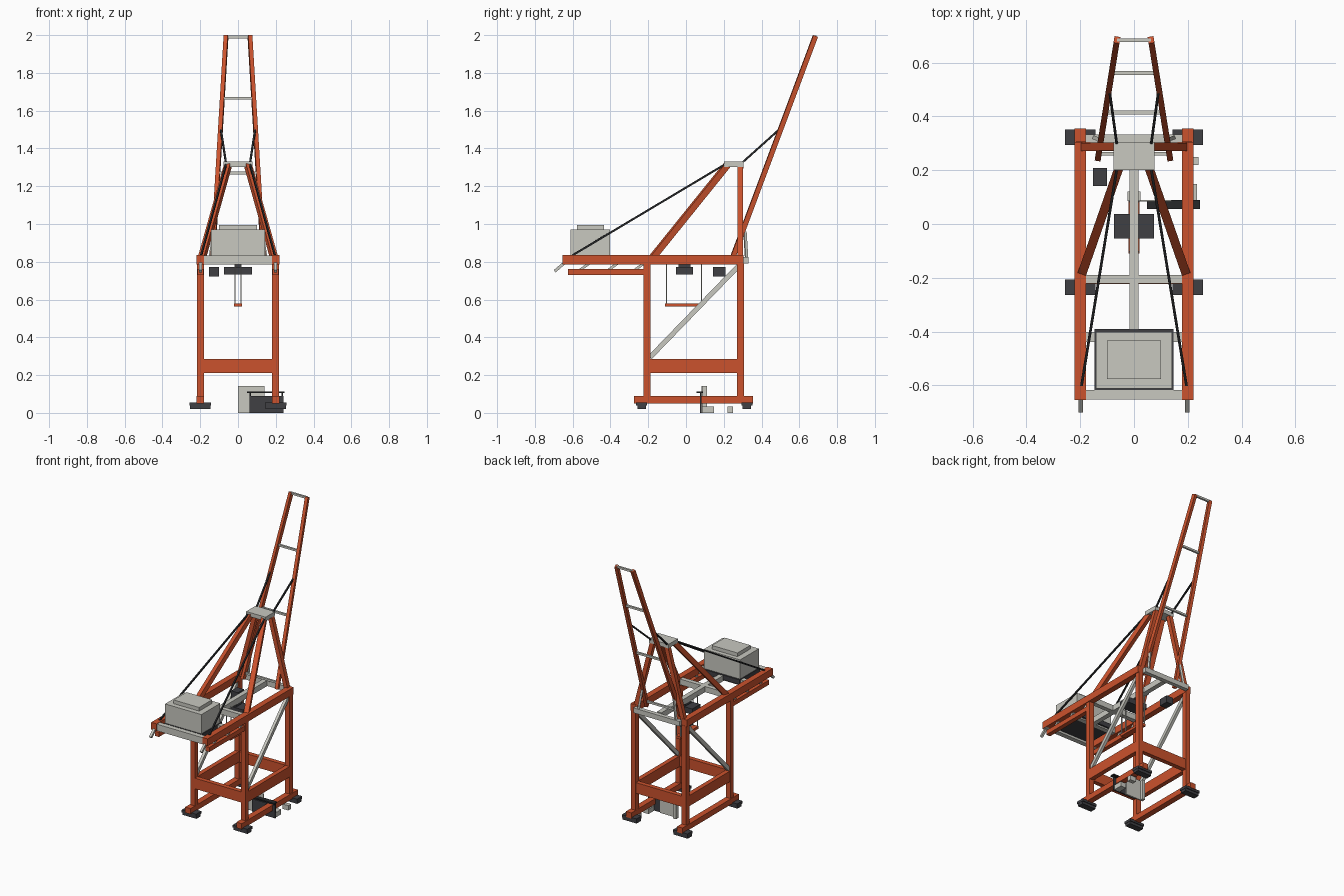
import bpy, bmesh
from mathutils import Matrix, Vector

cube = bpy.data.objects.get("Cube")
if cube:
    bpy.data.objects.remove(cube, do_unlink=True)


def material(name, r, g, b):
    m = bpy.data.materials.new(name)
    m.use_nodes = True
    m.diffuse_color = (r, g, b, 1)
    m.node_tree.nodes["Principled BSDF"].inputs["Base Color"].default_value = (r, g, b, 1)
    return m


ORANGE = material("orange paint", 0.60, 0.085, 0.026)
GREY = material("light grey", 0.58, 0.58, 0.53)
DARK = material("dark grey", 0.05, 0.05, 0.057)
BLACK = material("black cable", 0.02, 0.021, 0.023)


def solid(name, mat, matrix):
    bm = bmesh.new()
    bmesh.ops.create_cube(bm, size=1, matrix=matrix)
    mesh = bpy.data.meshes.new(name)
    bm.to_mesh(mesh)
    bm.free()
    mesh.materials.append(mat)
    obj = bpy.data.objects.new(name, mesh)
    bpy.context.collection.objects.link(obj)
    return obj


def box(name, mat, x, y, z):
    """Box from (min, max) pairs."""
    spans = (x, y, z)
    centre = Vector([(a + b) / 2 for a, b in spans])
    size = [b - a for a, b in spans]
    return solid(name, mat, Matrix.Translation(centre) @ Matrix.Diagonal((*size, 1)))


def bar(name, mat, start, end, width, depth=None):
    """Square bar between two points, its width kept level."""
    a, b = Vector(start), Vector(end)
    d = (b - a).normalized()
    side = d.cross(Vector((0, 0, 1)))
    side = side.normalized() if side.length > 0.01 else Vector((1, 0, 0))
    up = side.cross(d)
    rot = Matrix((side, up, d)).transposed().to_4x4()
    size = Matrix.Diagonal((width, depth or width, (b - a).length, 1))
    return solid(name, mat, Matrix.Translation((a + b) / 2) @ rot @ size)


def around(c, half):
    return (c - half, c + half)


LEG_X, FRONT_Y, BACK_Y = 0.198, -0.207, 0.288


def boom_point(s, z):
    t = (z - 0.83) / 1.17
    return (s * (0.133 - 0.07 * t), 0.25 + 0.437 * t, z)


# Parts repeated on both sides
for s, tag in ((1, "left"), (-1, "right")):
    x = s * LEG_X

    # Portal legs, wheels and side beams
    for y, wheel_y, end in ((FRONT_Y, -0.235, "front"), (BACK_Y, 0.322, "back")):
        box(f"{end}_{tag}_leg", ORANGE, around(x, 0.018), around(y, 0.018), (0.08, 0.79))
        box(f"{end}_{tag}_bogie", DARK, around(s * 0.2, 0.057), around(wheel_y, 0.029), (0.038, 0.056))
        box(f"{end}_{tag}_wheels", DARK, around(s * 0.2, 0.055), around(wheel_y, 0.023), (0.02, 0.04))
    box(f"{tag}_sill_beam", ORANGE, around(s * 0.2, 0.021), (-0.275, 0.355), (0.05, 0.09))
    box(f"{tag}_portal_beam", ORANGE, around(x, 0.016), (FRONT_Y, BACK_Y), (0.21, 0.285))
    bar(f"{tag}_diagonal_brace", GREY, (x, -0.19, 0.295), (x, 0.28, 0.78), 0.02, 0.026)

    # Upper girder and the rail hung beneath it
    box(f"{tag}_girder", ORANGE, around(s * 0.2, 0.021), (-0.655, 0.305), (0.785, 0.835))
    box(f"{tag}_lower_rail", ORANGE, around(x, 0.016), (-0.625, -0.22), (0.73, 0.762))
    for y in (-0.56, -0.41, -0.27):
        bar(f"{tag}_rail_hanger", GREY, (x, y, 0.757), (x, y + 0.045, 0.79), 0.014)
    bar(f"{tag}_end_strut", GREY, (x, -0.645, 0.793), (x, -0.695, 0.75), 0.016)

    # Mast legs, boom chord and stays
    bar(f"{tag}_mast_leg", ORANGE, (s * 0.185, 0.287, 0.82), (s * 0.055, 0.288, 1.31), 0.03)
    bar(f"{tag}_mast_back_leg", ORANGE, (s * 0.19, -0.175, 0.825), (s * 0.052, 0.22, 1.315), 0.033)
    bar(f"{tag}_boom_chord", ORANGE, boom_point(s, 0.82), boom_point(s, 1.995), 0.022, 0.026)
    bar(f"{tag}_long_stay", BLACK, (s * 0.195, -0.60, 0.835), (s * 0.063, 0.21, 1.318), 0.01)
    bar(f"{tag}_boom_stay", BLACK, (s * 0.063, 0.29, 1.318), boom_point(s, 1.51), 0.01)
    bar(f"{tag}_hinge_brace", GREY, (s * 0.125, 0.312, 0.96), (s * 0.15, 0.322, 0.80), 0.014)

    # Hoist ropes
    for y in (-0.103, 0.083):
        bar("hoist_rope", GREY, (s * 0.017, y, 0.575), (s * 0.017, y, 0.80), 0.005)

# Portal beams across the width
for y, end in ((FRONT_Y, "front"), (BACK_Y, "back")):
    box(f"{end}_portal_beam", ORANGE, (-LEG_X, LEG_X), around(y, 0.016), (0.21, 0.285))

# Grey frame between the girders
box("end_beam", GREY, (-0.22, 0.22), (-0.652, -0.618), (0.785, 0.832))
for y, half in ((-0.42, 0.018), (-0.205, 0.016)):
    box("cross_beam", GREY, (-0.18, 0.18), around(y, half), (0.79, 0.83))
box("back_cross_beam", GREY, (-0.18, 0.18), (0.303, 0.332), (0.79, 0.825))
box("centre_girder", GREY, (-0.017, 0.017), (-0.41, 0.30), (0.79, 0.83))
box("hoist_block", GREY, (-0.024, 0.024), (0.085, 0.12), (0.79, 0.82))

# Boom ties
for z in (0.86, 1.27, 1.665, 1.99):
    bar("boom_tie", GREY, boom_point(-1, z), boom_point(1, z), 0.014)

# Mast head
box("mast_head", GREY, (-0.076, 0.076), (0.20, 0.305), (1.303, 1.332))

# Machinery house
box("house_platform", DARK, (-0.147, 0.147), (-0.618, -0.39), (0.80, 0.834))
box("machinery_house", GREY, (-0.142, 0.142), (-0.612, -0.402), (0.83, 0.97))
box("house_roof", GREY, (-0.10, 0.10), (-0.577, -0.433), (0.97, 0.996))

# Trolley, cabin and spreader
box("trolley", DARK, (-0.075, 0.075), (-0.053, 0.037), (0.732, 0.772))
box("trolley_hanger", DARK, (-0.015, 0.015), (-0.04, 0.025), (0.772, 0.792))
box("operator_cabin", DARK, (-0.153, -0.10), (0.142, 0.208), (0.722, 0.772))
box("spreader", ORANGE, (-0.02, 0.02), (-0.11, 0.09), (0.562, 0.58))

# Ground equipment beside the sill
box("ground_screen", DARK, (0.06, 0.24), (0.073, 0.083), (0.0, 0.09))
box("screen_canopy", BLACK, (0.048, 0.245), (0.055, 0.089), (0.105, 0.114))
for x in (0.065, 0.235):
    box("canopy_post", BLACK, around(x, 0.004), (0.075, 0.083), (0.09, 0.106))
box("ground_panel", GREY, (0.0, 0.14), (0.083, 0.09), (0.0, 0.142))
box("ground_post", GREY, (0.0, 0.022), (0.083, 0.112), (0.0, 0.142))
box("near_step", GREY, (0.19, 0.235), (0.084, 0.148), (0.0, 0.034))
box("far_step", GREY, (0.195, 0.24), (0.22, 0.25), (0.0, 0.034))
